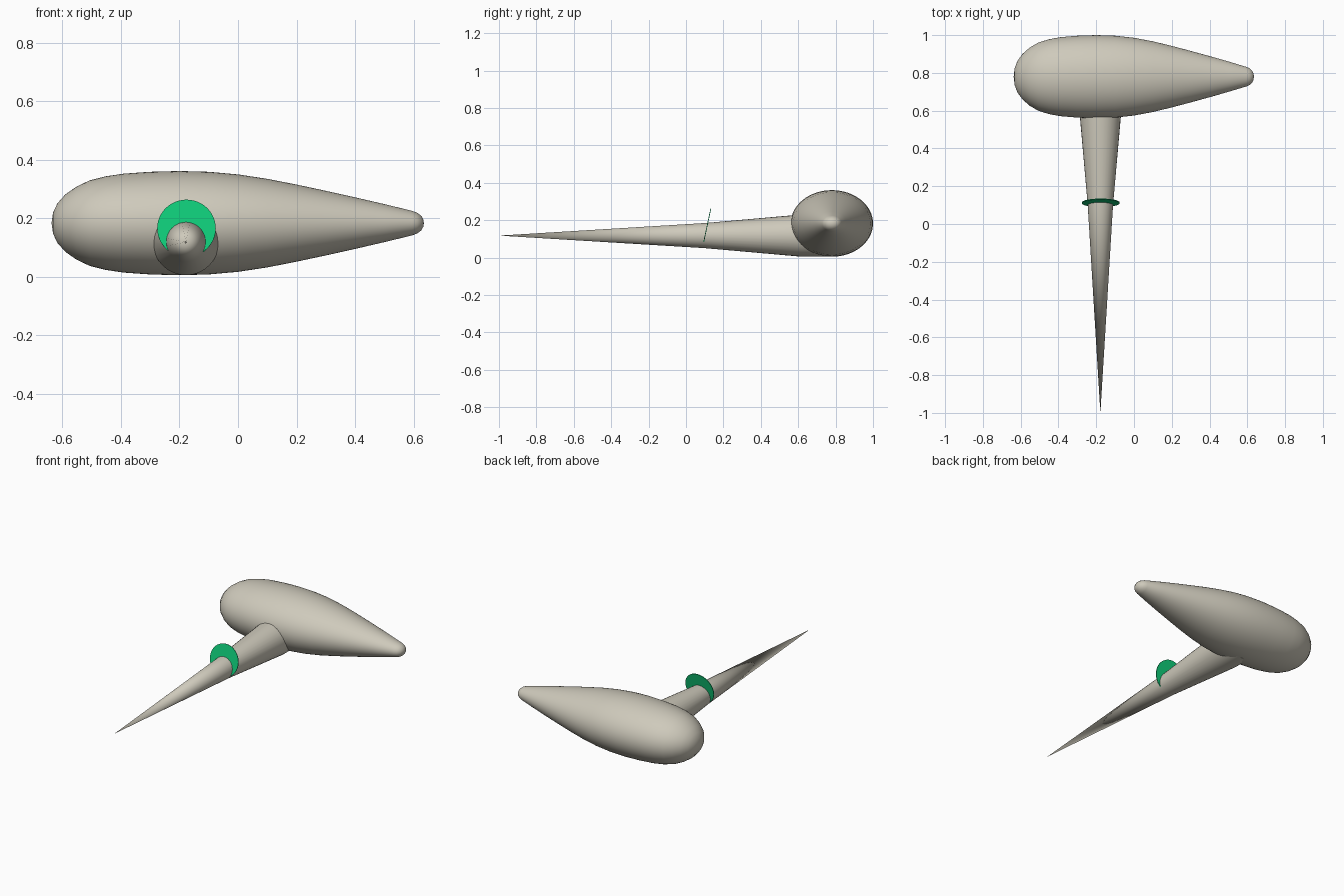
import bpy
import bmesh
from math import cos, sin, pi, radians
from mathutils import Matrix

cube = bpy.data.objects.get("Cube")
if cube:
    bpy.data.objects.remove(cube, do_unlink=True)


def material(name, colour):
    mat = bpy.data.materials.new(name)
    mat.use_nodes = True
    mat.diffuse_color = (*colour, 1)
    bsdf = next(n for n in mat.node_tree.nodes if n.type == "BSDF_PRINCIPLED")
    bsdf.inputs["Base Color"].default_value = (*colour, 1)
    return mat


def lathe(name, profile, sides, mat, matrix):
    """Turn (radius, distance) pairs about z, then place the result."""
    bm = bmesh.new()
    rings = []
    for r, d in profile:
        if r == 0:
            rings.append([bm.verts.new((0, 0, d))])
        else:
            rings.append([bm.verts.new((r * cos(2 * pi * i / sides), r * sin(2 * pi * i / sides), d))
                          for i in range(sides)])
    for a, b in zip(rings, rings[1:]):
        for i in range(sides):
            j = (i + 1) % sides
            corners = [a[i % len(a)], a[j % len(a)], b[j % len(b)], b[i % len(b)]]
            bm.faces.new(list(dict.fromkeys(corners)))
    bm.transform(matrix)
    bmesh.ops.recalc_face_normals(bm, faces=bm.faces)
    mesh = bpy.data.meshes.new(name)
    bm.to_mesh(mesh)
    bm.free()
    mesh.materials.append(mat)
    obj = bpy.data.objects.new(name, mesh)
    bpy.context.collection.objects.link(obj)
    bpy.ops.object.select_all(action="DESELECT")
    obj.select_set(True)
    bpy.context.view_layer.objects.active = obj
    bpy.ops.object.shade_smooth_by_angle(angle=radians(35))
    return obj


stone = material("warm grey", (0.62, 0.59, 0.50))
green = material("green", (0.005, 0.60, 0.19))

# Teardrop body, lying along x with an oval cross-section
body_profile = [(0, -0.637), (0.2, -0.632), (0.38, -0.617), (0.55, -0.59), (0.7, -0.552),
                (0.82, -0.507), (0.9, -0.45), (0.95, -0.39), (0.985, -0.3), (1, -0.2),
                (0.985, -0.1), (0.935, 0), (0.85, 0.1), (0.74, 0.2), (0.62, 0.3),
                (0.495, 0.4), (0.365, 0.5), (0.235, 0.595), (0.2, 0.612), (0.14, 0.626),
                (0.07, 0.633), (0, 0.635)]
lathe("body", body_profile, 64, stone,
      Matrix.Translation((0, 0.78, 0.183)) @ Matrix.Diagonal((1, 0.22, 0.178, 1))
      @ Matrix.Rotation(pi / 2, 4, "Y"))

# Long spike, pointing forward and flaring where it joins the body
spike_profile = [(0, -1), (0.067, 0.1), (0.113, 0.62), (0.113, 0.76), (0, 0.76)]
lathe("spike", spike_profile, 32, stone,
      Matrix.Translation((-0.178, 0, 0.118)) @ Matrix.Rotation(-pi / 2, 4, "X"))

# Thin tilted disc around the spike
t = 0.002
lathe("collar_disc", [(0, -t), (0.1, -t), (0.1, t), (0, t)], 48, green,
      Matrix.Translation((-0.176, 0.112, 0.165)) @ Matrix.Rotation(radians(-102), 4, "X")
      @ Matrix.Rotation(pi, 4, "X"))
